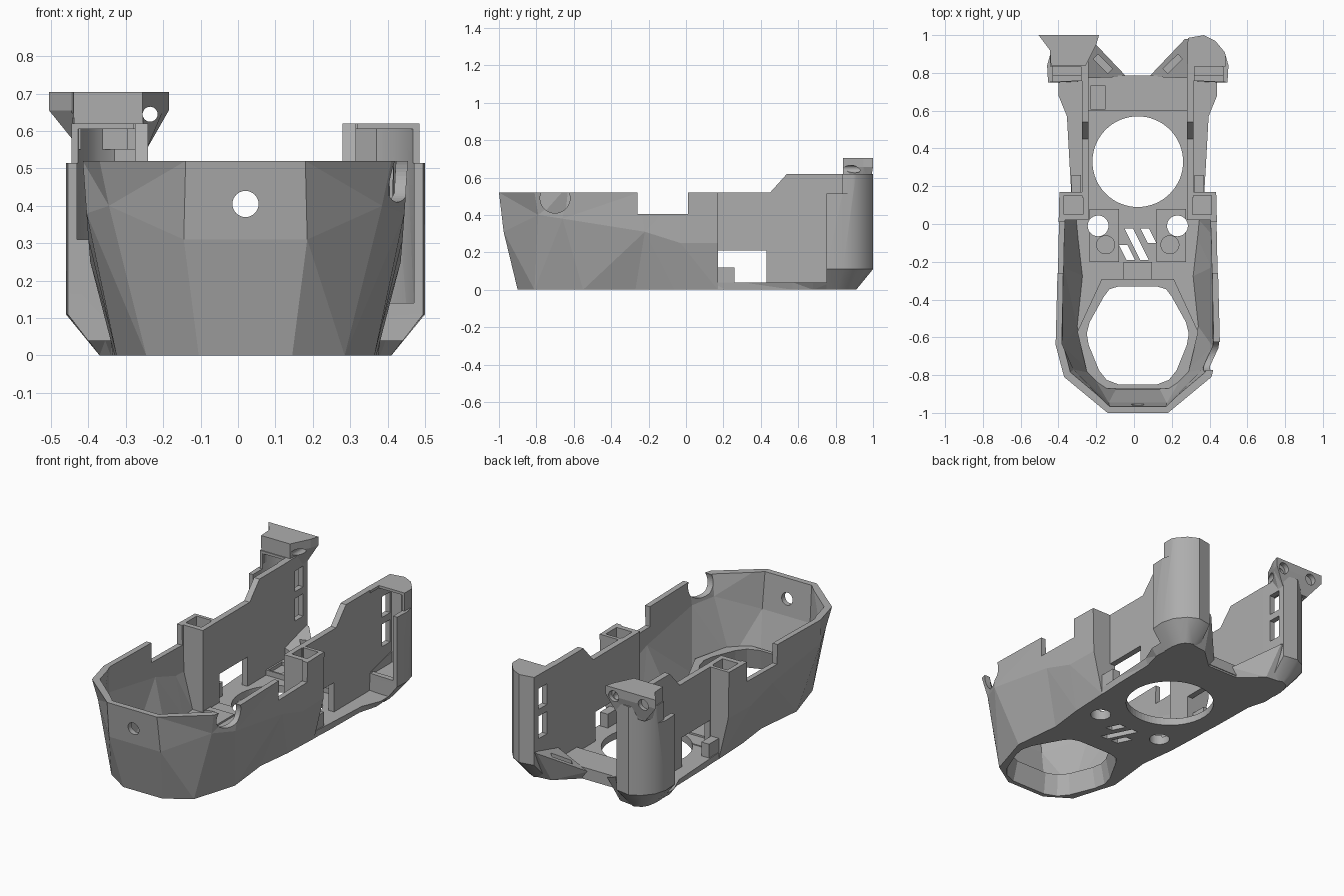
import bpy, bmesh, math
from mathutils import Matrix, Vector

CX = 0.02  # mirror plane of the shell
if "Cube" in bpy.data.objects:
    bpy.data.objects.remove(bpy.data.objects["Cube"], do_unlink=True)

grey = bpy.data.materials.new("plain grey")
grey.use_nodes = True
COLOUR = (0.42, 0.42, 0.42, 1)
grey.diffuse_color = COLOUR
grey.node_tree.nodes["Principled BSDF"].inputs["Base Color"].default_value = COLOUR


def finish(name, bm):
    bmesh.ops.recalc_face_normals(bm, faces=bm.faces[:])
    mesh = bpy.data.meshes.new(name)
    bm.to_mesh(mesh)
    bm.free()
    obj = bpy.data.objects.new(name, mesh)
    obj.data.materials.append(grey)
    bpy.context.collection.objects.link(obj)
    return obj


def loft(name, rings):
    """Closed solid through rings of equal point count."""
    bm = bmesh.new()
    loops = [[bm.verts.new(p) for p in ring] for ring in rings]
    n = len(loops[0])
    sides = []
    for a, b in zip(loops, loops[1:]):
        for i in range(n):
            j = (i + 1) % n
            sides.append(bm.faces.new((a[i], a[j], b[j], b[i])))
    bm.faces.new(loops[0])
    bm.faces.new(loops[-1])
    bmesh.ops.triangulate(bm, faces=sides)
    return finish(name, bm)


def prism(name, plan, z0, z1, s=1):
    return loft(name, [[(CX + s * x, y, z) for x, y in plan] for z in (z0, z1)])


def box(name, x, y, z, s=1, turn=0):
    """Box from (min, max) pairs; x is measured from the mirror plane."""
    mid = Vector((CX + s * sum(x) / 2, sum(y) / 2, sum(z) / 2))
    size = (x[1] - x[0], y[1] - y[0], z[1] - z[0])
    bm = bmesh.new()
    bmesh.ops.create_cube(bm, size=1, matrix=Matrix.Translation(mid)
                          @ Matrix.Rotation(turn, 4, 'Z') @ Matrix.Diagonal((*size, 1)))
    return finish(name, bm)


def rod(name, centre, r, length, axis='Z', segs=48):
    turn = {'Z': Matrix(), 'X': Matrix.Rotation(math.pi / 2, 4, 'Y'),
            'Y': Matrix.Rotation(math.pi / 2, 4, 'X')}[axis]
    bm = bmesh.new()
    bmesh.ops.create_cone(bm, cap_ends=True, segments=segs, radius1=r, radius2=r, depth=length,
                          matrix=Matrix.Translation(centre) @ turn)
    return finish(name, bm)


def cut(obj, *tools):
    for tool in tools:
        tool.hide_render = True
        mod = obj.modifiers.new("cut", 'BOOLEAN')
        mod.operation = 'DIFFERENCE'
        mod.solver = 'EXACT'
        mod.object = tool
        bpy.context.view_layer.objects.active = obj
        bpy.ops.object.modifier_apply(modifier=mod.name)
        bpy.data.objects.remove(tool, do_unlink=True)


def smooth(obj):
    bpy.ops.object.select_all(action='DESELECT')
    obj.select_set(True)
    bpy.context.view_layer.objects.active = obj
    bpy.ops.object.shade_smooth_by_angle(angle=math.radians(32))


def both(half):
    """Full loop from one half outline."""
    return [(CX + x, y, z) for x, y, z in half] + [(CX - x, y, z) for x, y, z in reversed(half)]


# Faceted front shell
low = [(.125, -.9, 0), (.265, -.81, 0), (.345, -.55, 0), (.315, -.27, 0), (.34, -.06, 0), (.35, .17, 0)]
mid = [(.165, -.975, .31), (.365, -.79, .4), (.425, -.66, .38), (.42, -.22, .31), (.415, -.03, .25), (.41, .17, .25)]
top = [(.16, -1, .52), (.39, -.81, .52), (.435, -.64, .52), (.425, -.25, .52), (.42, -.03, .52), (.415, .17, .52)]


def inside(half, z=None):
    return both([(x * .93, min(.95 * (y + .4) - .4, .02), h if z is None else z) for x, y, h in half])


shell = loft("front_shell", [both(low), both(mid), both(top)])
cut(shell, loft("cavity", [inside(low, .045), inside(mid), inside(top, .56)]),
    box("rear_gap", (-.26, .26), (-.02, .3), (.045, .7)))
for s in (1, -1):
    cut(shell, prism("post_hollow", [(.29, .05), (.39, .05), (.39, .15), (.29, .15)], .2, .7, s),
        rod("screw_hole", (CX + s * .21, -.01, 0), .055, .3))
cut(shell, box("side_notch", (-.6, .6), (-.26, .01), (.405, .8)),
    rod("round_notch", (CX + .42, -.7, .49), .08, .3, 'X'),
    rod("front_hole", (CX, -.95, .405), .035, .4, 'Y'),
    rod("fan_hole", (CX, .33, 0), .24, .4, segs=64))
# Three slanted vents, each given by its top corner and its lower end
for x, y0, y1 in ((-.1, -.11, -.19), (-.07, -.025, -.19), (.015, -.025, -.1)):
    shift = (y0 - y1) * .5
    cut(shell, prism("vent_slot", [(x, y0), (x + .045, y0), (x + .045 + shift, y1), (x + shift, y1)], -.1, .2))

# Front opening, a rounded hexagon with a raised funnel rim
opening_half = [(.1, -.85), (.165, -.825), (.205, -.775), (.26, -.64), (.27, -.58), (.255, -.52),
                (.18, -.385), (.15, -.345), (.1, -.33)]


def funnel():
    return loft("opening", [both([(x * k, (y + .585) * k - .585, z) for x, y in opening_half])
                            for z, k in ((-.01, 1.1), (.12, 1), (.3, 1))])


cut(shell, funnel())
rim_half = [(.18, -.87), (.27, -.78), (.32, -.57), (.19, -.29)]
rim = loft("opening_rim", [both([(x * k, (y + .58) * k - .58, z) for x, y in rim_half])
                           for z, k in ((.02, .99), (.12, 1))])
cut(rim, funnel())
box("rim_tab", (-.075, .075), (-.3, -.2), (.04, .11))

# Rear floor with chamfered flare, fan hole and cross bar
floor_low = [(.345, .13), (.355, .3), (.36, .57), (.39, .68), (.385, .78)]
floor_top = [(.35, .13), (.36, .3), (.375, .57), (.42, .68), (.42, .78)]
floor = loft("rear_floor", [both([(x, y, z) for x, y in plan]) for plan, z in ((floor_low, 0), (floor_top, .04))])
cut(floor, rod("fan_hole", (CX, .33, 0), .24, .4, segs=64))
bar = box("cross_bar", (-.27, .27), (.6, .785), (.01, .07))
cut(bar, box("pocket", (-.25, -.17), (.61, .73), (.05, .2)))

wall = [(.14, .03), (.14, .52), (.45, .52), (.54, .62), (.81, .62), (.81, .03),
        (.43, .03), (.43, .21), (.172, .21), (.172, .03)]
lobe_low = [(.26, .76), (.26, .88), (.32, .91), (.36, .89), (.38, .86), (.39, .81), (.39, .75)]
lobe_mid = [(.26, .76), (.265, .985), (.35, 1), (.41, .97), (.46, .91), (.48, .84), (.475, .75)]
lobe_in = [(.295, .7), (.295, .955), (.35, .97), (.39, .945), (.43, .89), (.45, .83), (.45, .7)]

for s, side, base in ((1, "left", .14), (-1, "right", .31)):
    # Thin inner wall of each arm
    loft(side + "_arm_wall", [[(CX + s * x, y, z) for y, z in wall] for x in (.26, .295)])
    prism(side + "_floor_clip", [(.3, .16), (.35, .16), (.35, .26), (.3, .26)], 0, .12, s)
    # Curved hollow lobe at the back
    lobe = loft(side + "_lobe", [[(CX + s * x, y, z) for x, y in plan] for plan, z in
                                 ((lobe_low, 0), (lobe_mid, .11), (lobe_mid, .62))])
    cut(lobe, prism("lobe_hollow", [(x, max(y, .785)) for x, y in lobe_in], .13, .605, s),
        prism("lobe_mouth", lobe_in, base, .605, s),
        box("lobe_step", (.3, .6), (.6, .835), (.515, .8), s),
        box("lobe_shoulder", (.465, .6), (.6, 1.1), (.515, .8), s),
        box("upper_window", (.2, .32), (.87, .945), (.42, .54), s),
        box("lower_window", (.2, .32), (.87, .945), (.25, .38), s))
    smooth(lobe)
    # Angled duct outlet pointing inward
    duct = [[(.1, .78, 0), (.3, .77, 0), (.3, .9, 0), (.22, .89, 0)],
            [(.06, .78, .05), (.3, .77, .15), (.3, .98, .2), (.25, .98, .18)]]
    nozzle = loft(side + "_duct", [[(CX + s * x, y, z) for x, y, z in ring] for ring in duct])
    cut(nozzle, box("duct_mouth", (.13, .24), (.83, .865), (.05, .4), s, s * .78))
    # Small bosses and pads on the floor
    pad = box(side + "_floor_pad", (.1, .255), (-.2, .08), (.04, .055), s)
    cut(pad, rod("screw_hole", (CX + s * .21, -.01, 0), .055, .3))
    rod(side + "_boss", (CX + s * .17, -.11, .045), .05, .04)

# Flared mounting ear on the right lobe
ear_top = [(-.505, 1), (-.185, 1), (-.2, .95), (-.255, .84), (-.44, .84), (-.445, .92)]
ear_low = [(-.42, .975), (-.245, .98), (-.245, .94), (-.25, .84), (-.435, .84), (-.435, .9)]
ear = loft("mounting_ear", [[(x, y, z) for x, y in plan] for plan, z in
                            ((ear_low, .55), (ear_top, .655), (ear_top, .705))])
cut(ear, rod("ear_hole", (-.235, .92, .645), .02, .4, 'Y', 24),
    box("ear_hollow", (-.44, -.315), (.8, .95), (.5, .605)))
for x in (-.235, -.425):
    cut(ear, rod("ear_counterbore", (x, 1, .655), .032, .06, 'Y', 24))
